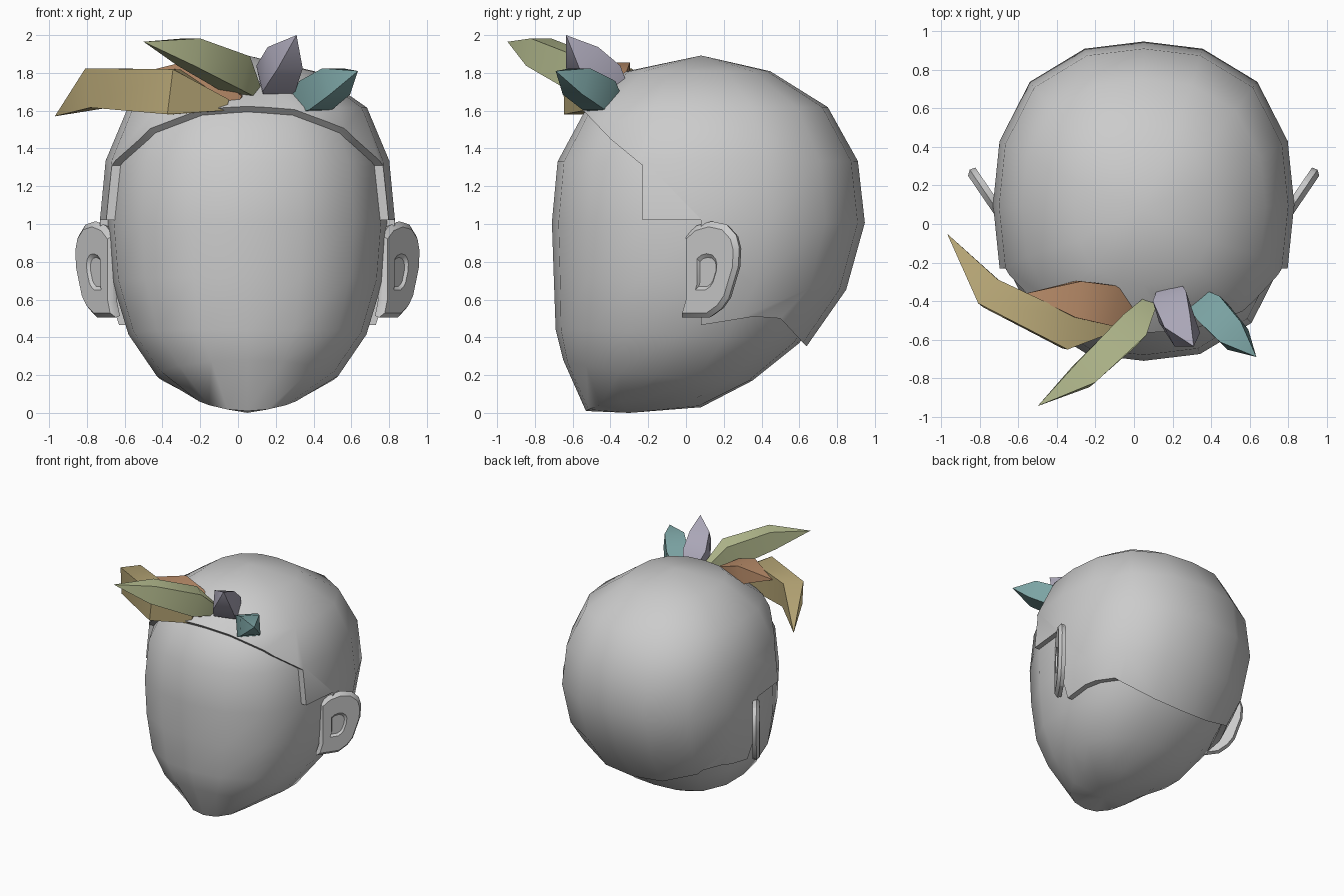
import bpy, bmesh, math
from mathutils import Vector

if "Cube" in bpy.data.objects:
    bpy.data.objects.remove(bpy.data.objects["Cube"])

CX = 0.05  # head centre line


def finish(bm, name, angle=40, x=0.0):
    bmesh.ops.recalc_face_normals(bm, faces=bm.faces)
    me = bpy.data.meshes.new(name)
    bm.to_mesh(me)
    bm.free()
    ob = bpy.data.objects.new(name, me)
    ob.location.x = x
    bpy.context.collection.objects.link(ob)
    if angle:
        smooth(ob, angle)
    return ob


def activate(ob):
    bpy.ops.object.select_all(action='DESELECT')
    ob.select_set(True)
    bpy.context.view_layer.objects.active = ob


def smooth(ob, angle):
    activate(ob)
    bpy.ops.object.shade_smooth_by_angle(angle=math.radians(angle))


def apply_boolean(ob, cutter, op):
    activate(ob)
    m = ob.modifiers.new("cut", 'BOOLEAN')
    m.operation, m.solver, m.object = op, 'EXACT', cutter
    bpy.ops.object.modifier_apply(modifier=m.name)


def loft(bm, rings):
    """Bridge rings of points; a ring with one point is a pole."""
    loops = [[bm.verts.new(p) for p in r] for r in rings]
    for a, b in zip(loops, loops[1:]):
        n = max(len(a), len(b))
        for i in range(n):
            j = (i + 1) % n
            if len(a) == 1:
                bm.faces.new((a[0], b[i], b[j]))
            elif len(b) == 1:
                bm.faces.new((a[i], a[j], b[0]))
            else:
                bm.faces.new((a[i], a[j], b[j], b[i]))
    for end in (loops[0], loops[-1]):
        if len(end) > 2:
            bm.faces.new(end)


# Head rings: front y, front z, back y, back z, half width, side lift
HEAD = [(-0.30, 1.77, 0.43, 1.77, 0.34, 0),
        (-0.54, 1.59, 0.72, 1.59, 0.60, 0),
        (-0.68, 1.33, 0.87, 1.32, 0.71, 0),
        (-0.71, 1.01, 0.905, 1.01, 0.74, 0),
        (-0.70, 0.72, 0.81, 0.67, 0.715, 0),
        (-0.69, 0.44, 0.60, 0.37, 0.63, 0.01),
        (-0.65, 0.28, 0.35, 0.17, 0.48, -0.03),
        (-0.53, 0.01, 0.08, 0.03, 0.27, 0.05)]


def head_bm(offset=0.0):
    rings = [[(0, 0.08, 1.85)]]
    for yf, zf, yb, zb, hw, lift in HEAD:
        ring = []
        for i in range(16):
            t = math.tau * i / 16
            k = 1 + 0.07 * math.sin(2 * t) ** 2
            c, s = math.cos(t) * k, math.sin(t) * k
            ring.append((hw * s, (yf + yb) / 2 + (yb - yf) / 2 * c,
                         (zf + zb) / 2 + (zb - zf) / 2 * c + lift * s * s))
        rings.append(ring)
    rings.append([(0, -0.30, 0.0)])
    bm = bmesh.new()
    loft(bm, rings)
    bmesh.ops.recalc_face_normals(bm, faces=bm.faces)
    bm.normal_update()
    for v, n in [(v, v.normal.copy()) for v in bm.verts]:
        v.co += n * offset
    return bm


head = finish(head_bm(), "head", 50, CX)

# Hair cap: enlarged head trimmed by the side-view hairline
cap = finish(head_bm(0.042), "hair_cap", 0, CX)
HAIRLINE = [(-0.80, 1.87), (-0.80, 2.1), (1.1, 2.1), (1.1, -0.1), (0.63, 0.36),
            (0.50, 0.50), (0.36, 0.51), (0.08, 0.465), (0.08, 1.02),
            (-0.23, 1.02), (-0.23, 1.31), (-0.40, 1.45)]
bm = bmesh.new()
loft(bm, [[(x, y, z) for y, z in HAIRLINE] for x in (-1.2, 1.2)])
cutter = finish(bm, "hairline_cutter", 0, CX)
apply_boolean(cap, cutter, 'INTERSECT')
apply_boolean(cap, head, 'DIFFERENCE')
smooth(cap, 40)
bpy.data.objects.remove(cutter)

# Ears: a slanted slab with a shallow hollow, mirrored
EAR = [(-0.02, 0.53), (0.0, 0.60), (0.0, 0.92), (0.05, 0.965), (0.12, 0.985),
       (0.19, 0.97), (0.235, 0.92), (0.25, 0.86), (0.245, 0.77), (0.20, 0.62),
       (0.165, 0.57), (0.11, 0.53)]


def ear_ring(scale, depth):
    cy, cz = 0.10, 0.74
    pts = []
    for y, z in EAR:
        y, z = cy + (y - cy) * scale, cz + (z - cz) * scale
        x = 0.825 - CX + 0.68 * (y - 0.05)
        pts.append((x - 0.83 * depth, y + 0.56 * depth, z))
    return pts


bm = bmesh.new()
loft(bm, [ear_ring(1.08, 0.055), ear_ring(1.12, 0.025), ear_ring(1, 0),
          ear_ring(0.42, 0), ear_ring(0.34, 0.015)])
ears = finish(bm, "ears", 30, CX)
ears.modifiers.new("Mirror", 'MIRROR')


# Hair tufts: four-sided pointed pods along a short path
def tuft(name, color, path):
    pts = [Vector(p[:3]) for p in path]
    rings = []
    for i, p in enumerate(path):
        t = (pts[min(i + 1, len(pts) - 1)] - pts[max(i - 1, 0)]).normalized()
        side = t.cross(Vector((0, 0, 1))).normalized()
        up = side.cross(t)
        w, h = p[3:]
        rings.append([pts[i]] if w == 0 else
                     [pts[i] + side * w * a + up * h * b
                      for a, b in ((-1, -1), (1, -1), (1, 1), (-1, 1))])
    bm = bmesh.new()
    loft(bm, rings)
    ob = finish(bm, name, 45)
    mat = bpy.data.materials.new(name + "_color")
    mat.diffuse_color = (*color, 1)
    mat.use_nodes = True
    mat.node_tree.nodes["Principled BSDF"].inputs["Base Color"].default_value = mat.diffuse_color
    ob.data.materials.append(mat)


tuft("tuft_gold", (0.47, 0.38, 0.18),
     [(-0.97, -0.05, 1.57, 0, 0), (-0.745, -0.36, 1.72, 0.08, 0.105),
      (-0.34, -0.56, 1.70, 0.09, 0.12), (-0.06, -0.51, 1.63, 0.03, 0.03)])
tuft("tuft_orange", (0.48, 0.26, 0.14),
     [(-0.56, -0.36, 1.79, 0, 0), (-0.30, -0.39, 1.78, 0.095, 0.075),
      (-0.12, -0.42, 1.72, 0.105, 0.07), (0.02, -0.46, 1.65, 0.05, 0.03)])
tuft("tuft_green", (0.47, 0.51, 0.28),
     [(-0.50, -0.945, 1.965, 0, 0), (-0.26, -0.78, 1.91, 0.07, 0.075),
      (-0.02, -0.55, 1.80, 0.08, 0.095), (0.08, -0.41, 1.70, 0.035, 0.035)])
tuft("tuft_lavender", (0.40, 0.38, 0.47),
     [(0.31, -0.635, 2.0, 0, 0), (0.25, -0.55, 1.88, 0.075, 0.08),
      (0.20, -0.43, 1.77, 0.09, 0.09), (0.19, -0.35, 1.70, 0.06, 0.05)])
tuft("tuft_teal", (0.20, 0.37, 0.37),
     [(0.635, -0.69, 1.81, 0, 0), (0.52, -0.58, 1.755, 0.075, 0.075),
      (0.41, -0.46, 1.68, 0.085, 0.085), (0.32, -0.38, 1.62, 0.05, 0.04)])
